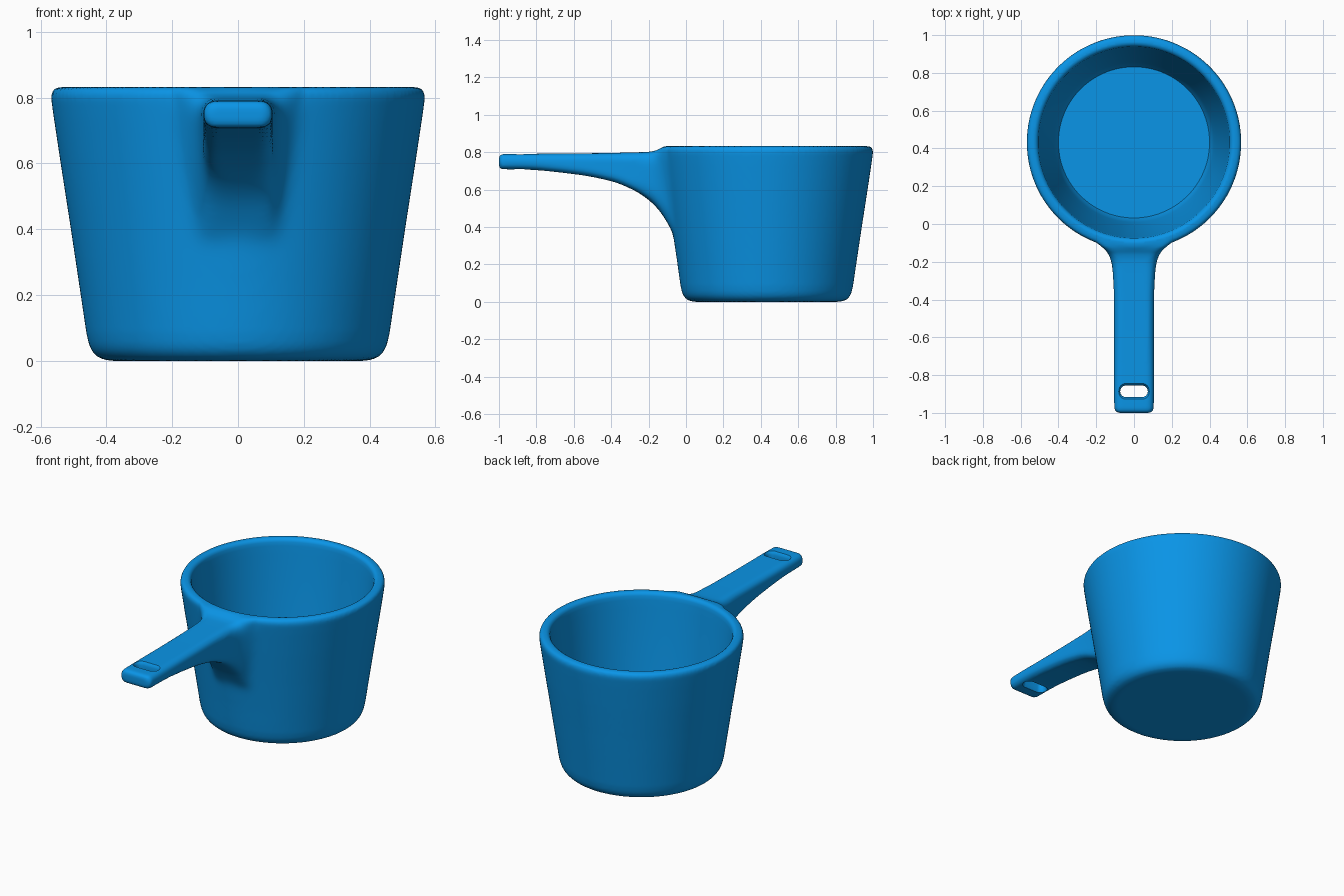
import bpy, bmesh
from math import sin, cos, pi, radians

if "Cube" in bpy.data.objects:
    bpy.data.objects.remove(bpy.data.objects["Cube"])

CENTRE_Y = 0.432


def loft(name, rings):
    """Skin a list of equal-length point rings into a closed solid."""
    bm = bmesh.new()
    loops = [[bm.verts.new(p) for p in ring] for ring in rings]
    n = len(loops[0])
    for a, b in zip(loops, loops[1:]):
        for i in range(n):
            j = (i + 1) % n
            bm.faces.new((a[i], a[j], b[j], b[i]))
    bm.faces.new(loops[0])
    bm.faces.new(loops[-1])
    bmesh.ops.recalc_face_normals(bm, faces=bm.faces)
    mesh = bpy.data.meshes.new(name)
    bm.to_mesh(mesh)
    bm.free()
    obj = bpy.data.objects.new(name, mesh)
    bpy.context.collection.objects.link(obj)
    return obj


def circle(r, z, n=128):
    return [(r * cos(2 * pi * (i + .5) / n), CENTRE_Y + r * sin(2 * pi * (i + .5) / n), z)
            for i in range(n)]


def rounded(w_low, w_high, low, high, r, n=7):
    """Rounded outline whose half width may differ between low and high side."""
    pts = []
    for k, (sx, top) in enumerate([(1, True), (-1, True), (-1, False), (1, False)]):
        w = w_high if top else w_low
        cx, cy = sx * (w - r), (high - r if top else low + r)
        for i in range(n):
            a = (k + i / (n - 1)) * pi / 2
            pts.append((cx + r * cos(a), cy + r * sin(a)))
    return pts


def smooth(rows, steps):
    """Monotone cubic interpolation of rows keyed by their first value."""
    def slope(i, c):
        d = [(rows[k + 1][c] - rows[k][c]) / (rows[k + 1][0] - rows[k][0])
             for k in (max(i - 1, 0), min(i, len(rows) - 2))]
        return 2 * d[0] * d[1] / (d[0] + d[1]) if d[0] * d[1] > 0 else 0
    out = []
    for i, (a, b) in enumerate(zip(rows, rows[1:])):
        h = b[0] - a[0]
        for s in range(steps):
            t = s / steps
            row = [a[0] + h * t]
            for c in range(1, len(a)):
                row.append((2*t**3 - 3*t**2 + 1) * a[c] + (t**3 - 2*t**2 + t) * h * slope(i, c)
                           + (3*t**2 - 2*t**3) * b[c] + (t**3 - t**2) * h * slope(i + 1, c))
            out.append(row)
    return out + [list(rows[-1])]


def apply(target, mod):
    bpy.context.view_layer.objects.active = target
    bpy.ops.object.modifier_apply(modifier=mod.name)


def combine(target, other, operation):
    mod = target.modifiers.new(operation, 'BOOLEAN')
    mod.operation, mod.solver, mod.object = operation, 'EXACT', other
    apply(target, mod)
    bpy.data.objects.remove(other)


def ramp(v, a, b):
    t = min(max((v - a) / (b - a), 0), 1)
    return t * t * (3 - 2 * t)


# Tapered bowl: (radius, height) profile
outer = [(.38, 0), (.405, .003), (.427, .012), (.443, .028), (.453, .05), (.461, .085),
         (.478, .2), (.508, .4), (.539, .6), (.560, .74), (.567, .79), (.568, .806),
         (.565, .819), (.557, .828), (.546, .832)]
pan = loft("saucepan", [circle(r, z) for r, z in outer])

# Handle stations: y, lower half width, upper half width, bottom z, top z, corner radius
stations = [(-1.0, .085, .085, .722, .775, .024), (-.994, .096, .096, .713, .785, .030),
            (-.978, .104, .104, .709, .790, .034), (-.88, .106, .106, .708, .791, .036),
            (-.6, .105, .105, .683, .793, .038), (-.4, .105, .106, .645, .796, .040),
            (-.27, .107, .112, .592, .799, .044), (-.2, .108, .122, .545, .802, .048),
            (-.16, .110, .138, .508, .809, .045), (-.135, .112, .158, .478, .822, .036),
            (-.115, .112, .180, .448, .829, .028), (-.095, .112, .200, .415, .831, .022),
            (-.07, .112, .210, .375, .831, .020), (-.02, .112, .210, .360, .831, .020)]
handle = loft("handle", [[(x, y, z) for x, z in rounded(wl, wh, lo, hi, r)]
                         for y, wl, wh, lo, hi, r in smooth(stations, 5)])
combine(pan, handle, 'UNION')

# Even out the mesh, then melt the handle root into the bowl wall
remesh = pan.modifiers.new("remesh", 'REMESH')
remesh.mode, remesh.voxel_size = 'VOXEL', .011
apply(pan, remesh)
group = pan.vertex_groups.new(name="handle_root")
light = pan.vertex_groups.new(name="all")
for v in pan.data.vertices:
    x, y, z = v.co
    w = (ramp(y, -.30, -.15) * ramp(-y, -.06, .0) * ramp(-abs(x), -.34, -.22)
         * ramp(z, .12, .25) * ramp(-z, -.815, -.74))
    group.add([v.index], w, 'REPLACE')
for name, count in (("handle_root", 70), ("", 2)):
    mod = pan.modifiers.new("soften", 'SMOOTH')
    mod.factor, mod.iterations, mod.vertex_group = .5, count, name
    apply(pan, mod)
pan.vertex_groups.clear()

# Hollow interior with a softly rounded lip
inner = [(.40, .05), (.412, .075), (.423, .13), (.440, .25), (.463, .42), (.484, .6),
         (.499, .74), (.504, .79), (.507, .812), (.512, .823), (.520, .829), (.530, .8325),
         (.530, .9)]
combine(pan, loft("cavity_cutter", [circle(r, z) for r, z in inner]), 'DIFFERENCE')

# Hanging slot with flared edges
flare = [(.66, .03), (.702, .012), (.715, .004), (.73, 0),
         (.77, 0), (.783, .004), (.793, .012), (.83, .03)]
slot = loft("slot_cutter", [[(x, y, z) for x, y in
            rounded(.073 + e, .073 + e, -.917 - e, -.855 + e, .030 + e)] for z, e in flare])
combine(pan, slot, 'DIFFERENCE')

# Blue finish and smooth shading
blue = bpy.data.materials.new("blue")
blue.diffuse_color = (.003, .30, .80, 1)
blue.use_nodes = True
blue.node_tree.nodes["Principled BSDF"].inputs["Base Color"].default_value = blue.diffuse_color
pan.data.materials.clear()
pan.data.materials.append(blue)
bpy.ops.object.select_all(action='DESELECT')
pan.select_set(True)
bpy.context.view_layer.objects.active = pan
bpy.ops.object.shade_smooth_by_angle(angle=radians(45))
